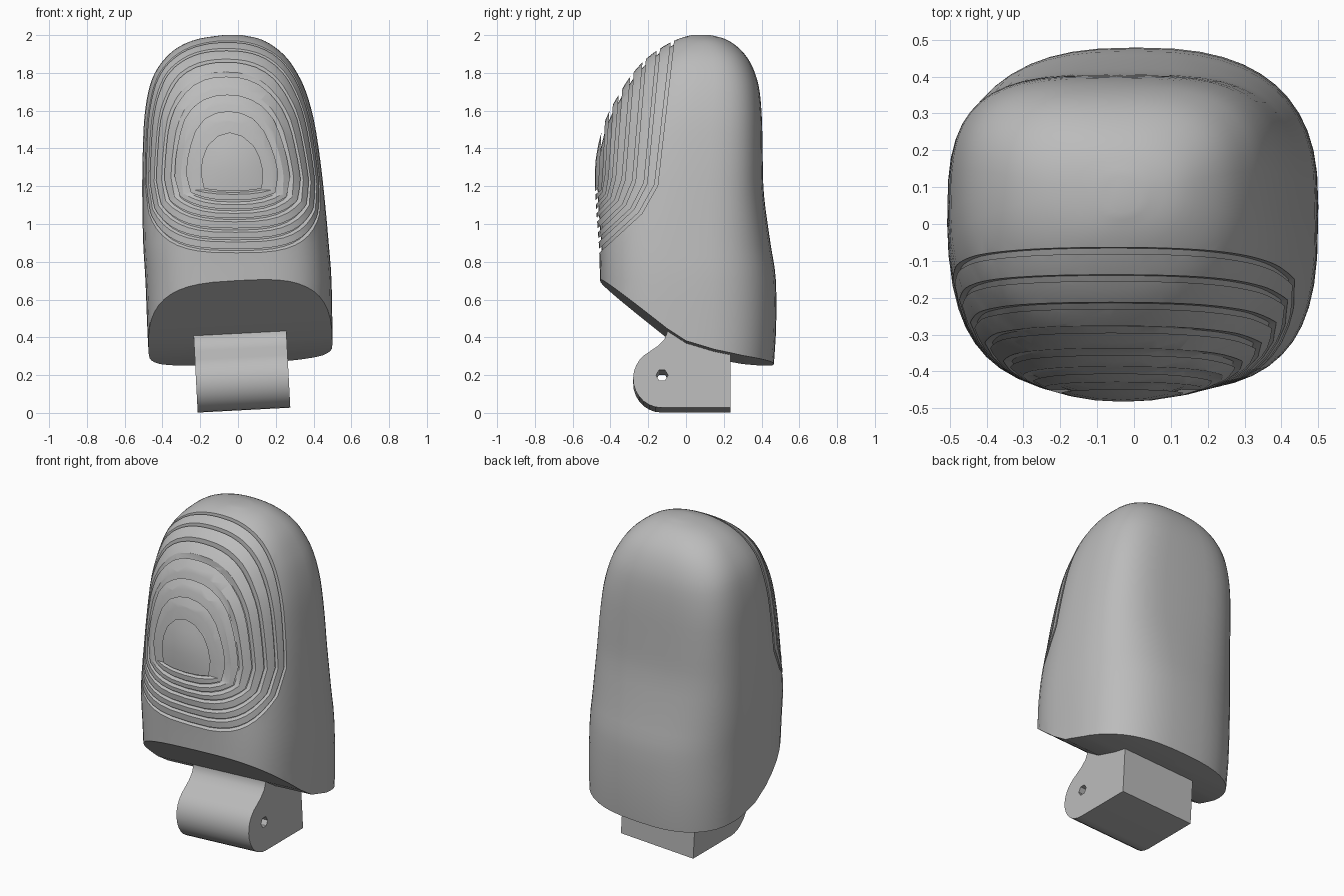
import bpy, bmesh, math
from mathutils import Matrix

if "Cube" in bpy.data.objects:
    bpy.data.objects.remove(bpy.data.objects["Cube"])

grey = bpy.data.materials.new("plain grey")
grey.use_nodes = True
COLOUR = (0.5, 0.5, 0.5, 1)
grey.diffuse_color = COLOUR
grey.node_tree.nodes["Principled BSDF"].inputs["Base Color"].default_value = COLOUR

TILT = Matrix.Rotation(math.radians(-3), 4, "Y")


def make(name, bm):
    bmesh.ops.recalc_face_normals(bm, faces=bm.faces)
    mesh = bpy.data.meshes.new(name)
    bm.to_mesh(mesh)
    bm.free()
    mesh.materials.append(grey)
    ob = bpy.data.objects.new(name, mesh)
    bpy.context.collection.objects.link(ob)
    return ob


def prism(bm, profile, x0, x1):
    """Solid made by running a (y, z) profile along x."""
    left = [bm.verts.new((x0, y, z)) for y, z in profile]
    right = [bm.verts.new((x1, y, z)) for y, z in profile]
    bm.faces.new(left)
    bm.faces.new(right)
    for i in range(len(profile)):
        j = (i + 1) % len(profile)
        bm.faces.new((left[i], left[j], right[j], right[i]))


def cut(ob, cutter):
    mod = ob.modifiers.new("cut", "BOOLEAN")
    mod.operation = "DIFFERENCE"
    mod.solver = "EXACT"
    mod.object = cutter
    bpy.ops.object.select_all(action="DESELECT")
    bpy.context.view_layer.objects.active = ob
    ob.select_set(True)
    bpy.ops.object.modifier_apply(modifier=mod.name)
    bpy.data.objects.remove(cutter)


def smooth(ob, degrees):
    bpy.ops.object.select_all(action="DESELECT")
    bpy.context.view_layer.objects.active = ob
    ob.select_set(True)
    bpy.ops.object.shade_smooth_by_angle(angle=math.radians(degrees))


# Levels of the tip: z, x min, x max, y front, y back, front and back squareness
LEVELS = [
    (0.10, -.46, .50, -.45, .45, 3.2, 2.6), (0.40, -.478, .50, -.45, .475, 3.2, 2.6),
    (0.70, -.49, .495, -.455, .476, 3.2, 2.6), (0.90, -.502, .48, -.462, .447, 3, 2.8),
    (1.15, -.507, .457, -.48, .413, 2.35, 3.2), (1.35, -.505, .434, -.477, .406, 2.1, 3.4),
    (1.55, -.497, .402, -.427, .402, 2.1, 3.4), (1.70, -.475, .36, -.347, .39, 2.2, 3.2),
    (1.80, -.44, .313, -.28, .365, 2.3, 3), (1.88, -.383, .258, -.205, .325, 2.3, 2.8),
    (1.94, -.31, .19, -.12, .27, 2.3, 2.5), (1.98, -.21, .115, -.04, .205, 2.2, 2.2),
    (2.00, -.08, .02, .03, .13, 2, 2),
]


def blend(a, b, c, d, t):
    return b + t / 2 * (c - a + t * (2*a - 5*b + 4*c - d + t * (3*(b - c) + d - a)))


def tip(name, inset=0.0, sides=48, steps=3):
    rows = []
    for i in range(len(LEVELS) - 1):
        near = [LEVELS[min(max(i + k, 0), len(LEVELS) - 1)] for k in (-1, 0, 1, 2)]
        rows += [[blend(*v, s / steps) for v in zip(*near)] for s in range(steps)]
    rows.append(LEVELS[-1])
    bm = bmesh.new()
    rings = []
    for z, x0, x1, y0, y1, front, back in rows:
        cx, rx = (x0 + x1) / 2, max((x1 - x0) / 2 - inset, 0.01)
        cy = y0 + (y1 - y0) * 0.54
        ring = []
        for k in range(sides):
            a = math.tau * k / sides
            c, s = math.cos(a), math.sin(a)
            p = front if s < 0 else back
            ry = max((cy - y0 if s < 0 else y1 - cy) - inset, 0.01)
            x = cx + rx * math.copysign(abs(c) ** (2 / p), c)
            y = cy + ry * math.copysign(abs(s) ** (2 / p), s)
            ring.append(bm.verts.new((x, y, z - inset)))
        rings.append(ring)
    for low, high in zip(rings, rings[1:]):
        for k in range(sides):
            j = (k + 1) % sides
            bm.faces.new((low[k], low[j], high[j], high[k]))
    bm.faces.new(rings[0])
    bm.faces.new(rings[-1])
    return make(name, bm)


# Stepped grooves around the pad: thin bent sheets, hollowed by an inset core
GROOVES = [  # top y, top z, bend y, bend z, bottom z
    (-.08, 1.97, -.175, 1.13, .855), (-.155, 1.92, -.23, 1.14, .915),
    (-.23, 1.86, -.29, 1.15, .97), (-.295, 1.78, -.345, 1.16, 1.03),
    (-.355, 1.70, -.395, 1.17, 1.08), (-.405, 1.61, -.432, 1.18, 1.13),
    (-.447, 1.51, -.462, 1.19, 1.18),
]
bm = bmesh.new()
for y0, z0, y1, z1, z2 in GROOVES:
    lean = (y0 - y1) / (z0 - z1)
    drop = (z1 - z2) / (y1 + 0.475)
    ease = 0.25 * (y1 + 0.475)
    path = [(y0 + lean * 0.2, z0 + 0.2), (y1 + lean * 0.08, z1 + 0.08),
            (y1 - ease, z1 - drop * ease), (-0.6, z1 - drop * (y1 + 0.6))]
    inner = [(y + 0.016, z - 0.007) for y, z in path]
    prism(bm, path + inner[::-1], -0.7, 0.7)
grooves = make("groove_cutter", bm)
cut(grooves, tip("groove_core", inset=0.014))

# Fingertip-shaped body with a sloping underside
body = tip("rounded_tip")
bm = bmesh.new()
prism(bm, [(-.7, .895), (-.455, .70), (-.10, .42), (0, .355), (.15, .31),
           (.30, .28), (.46, .258), (.7, .24), (.7, -.3), (-.7, -.3)], -0.8, 0.8)
bm.transform(TILT)
cut(body, make("underside_cutter", bm))
cut(body, grooves)
smooth(body, 32)

# Hinge block with a rounded front and a pin hole
arc = [(-.13 + .15 * math.cos(a), .168 + .155 * math.sin(a))
       for a in (math.radians(270 - 13 * i) for i in range(12))]
bm = bmesh.new()
prism(bm, [(.235, .013)] + arc + [(-.15, .34), (-.115, .375), (-.1, .41), (-.1, .47),
          (.0, .47), (.235, .35)], -0.213, 0.278)
bm.transform(TILT)
hinge = make("hinge_block", bm)
bm = bmesh.new()
prism(bm, [(-.127 + .032 * math.cos(math.tau * i / 6), .185 + .032 * math.sin(math.tau * i / 6))
           for i in range(6)], -0.5, 0.5)
bm.transform(TILT)
cut(hinge, make("pin_hole_cutter", bm))
smooth(hinge, 30)
